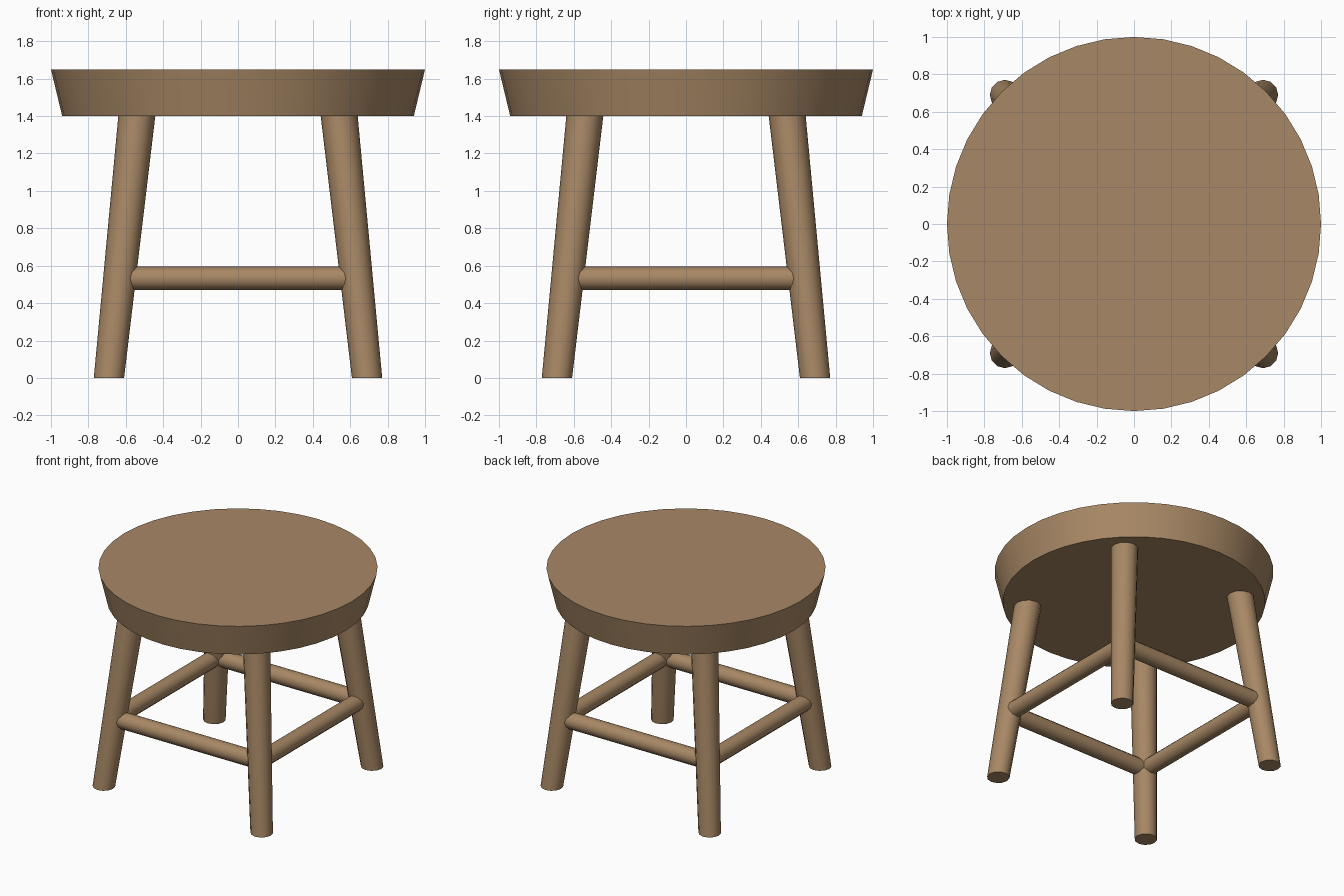
import bpy, bmesh, math
from mathutils import Vector

if "Cube" in bpy.data.objects:
    bpy.data.objects.remove(bpy.data.objects["Cube"])

wood = bpy.data.materials.new("warm brown wood")
wood.diffuse_color = (0.39, 0.245, 0.13, 1.0)
wood.use_nodes = True
wood.node_tree.nodes["Principled BSDF"].inputs["Base Color"].default_value = wood.diffuse_color


def tube(name, rings, axis, sides):
    """Capped round part lofted through (centre, radius) rings square to axis."""
    u, v = {"x": ((0, 1, 0), (0, 0, 1)),
            "y": ((0, 0, 1), (1, 0, 0)),
            "z": ((1, 0, 0), (0, 1, 0))}[axis]
    u, v = Vector(u), Vector(v)
    bm = bmesh.new()
    loops = []
    for centre, r in rings:
        loops.append([bm.verts.new(Vector(centre)
                      + u * r * math.cos(2 * math.pi * i / sides)
                      + v * r * math.sin(2 * math.pi * i / sides))
                      for i in range(sides)])
    for a, b in zip(loops, loops[1:]):
        for i in range(sides):
            j = (i + 1) % sides
            bm.faces.new((a[i], a[j], b[j], b[i]))
    bm.faces.new(loops[0][::-1])
    bm.faces.new(loops[-1])
    bmesh.ops.recalc_face_normals(bm, faces=bm.faces)
    mesh = bpy.data.meshes.new(name)
    bm.to_mesh(mesh)
    bm.free()
    mesh.materials.append(wood)
    obj = bpy.data.objects.new(name, mesh)
    bpy.context.collection.objects.link(obj)
    bpy.ops.object.select_all(action="DESELECT")
    obj.select_set(True)
    bpy.context.view_layer.objects.active = obj
    bpy.ops.object.shade_smooth_by_angle(angle=math.radians(40))
    return obj


# Seat: round slab, narrower underneath
tube("seat", [((0, 0, 1.40), 0.94), ((0, 0, 1.65), 1.0)], "z", 40)

# Legs: splayed, thicker at the top, feet cut level
FOOT, TOP = 0.69, 0.54
for sy, depth in ((-1, "front"), (1, "back")):
    for sx, side in ((-1, "left"), (1, "right")):
        tube(f"{depth}_{side}_leg",
             [((sx * FOOT, sy * FOOT, 0), 0.081),
              ((sx * TOP, sy * TOP, 1.41), 0.099)], "z", 12)

# Stretchers: joined to the legs at one height
Z, R = 0.532, 0.063
c = FOOT + (TOP - FOOT) * Z / 1.41
for s, depth, side in ((-1, "front", "left"), (1, "back", "right")):
    tube(f"{depth}_stretcher", [((-c, s * c, Z), R), ((c, s * c, Z), R)], "x", 12)
    tube(f"{side}_stretcher", [((s * c, -c, Z), R), ((s * c, c, Z), R)], "y", 12)
